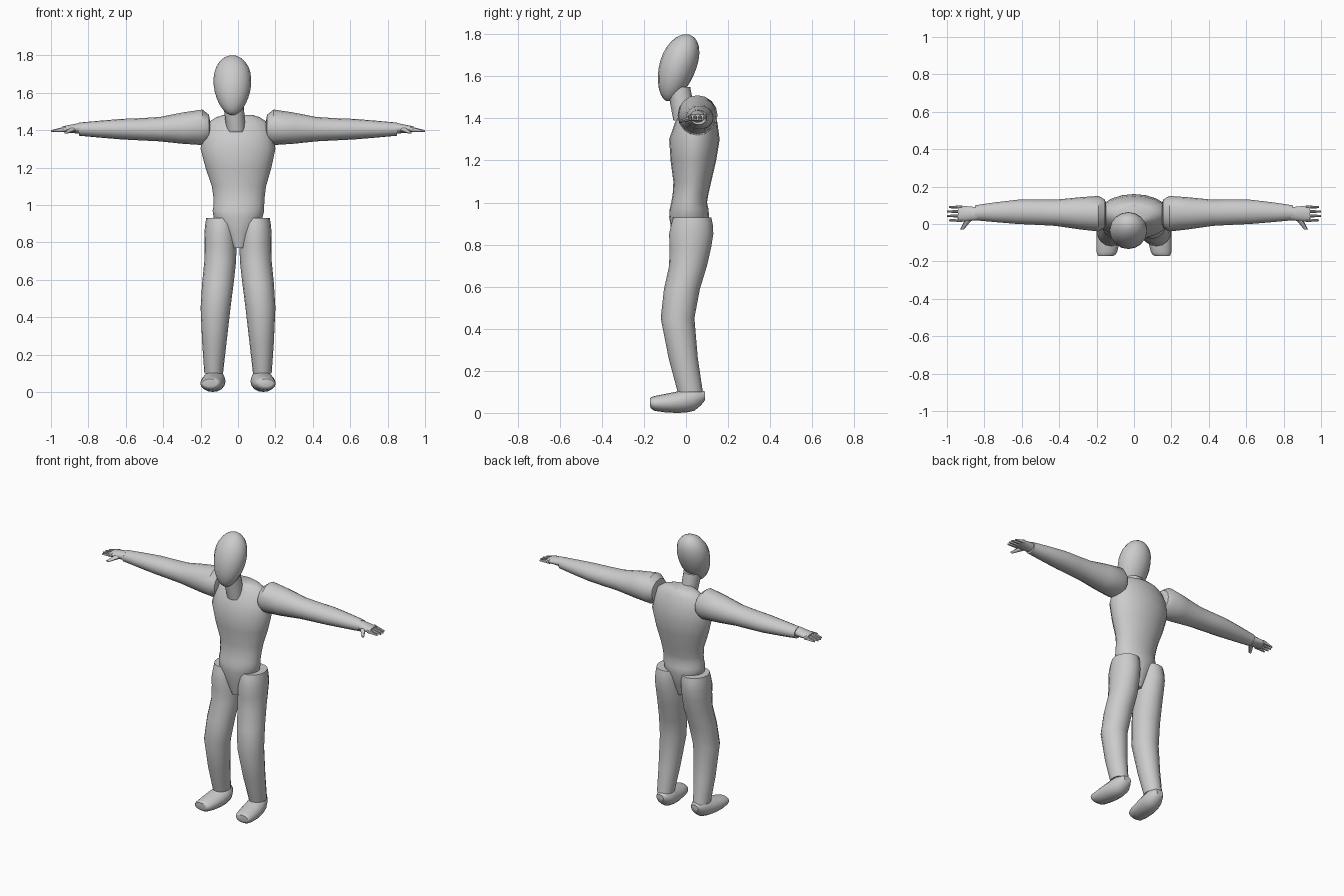
import bpy
import bmesh
from math import cos, sin, pi, radians, sqrt
from mathutils import Vector

cube = bpy.data.objects.get("Cube")
if cube:
    bpy.data.objects.remove(cube, do_unlink=True)

grey = bpy.data.materials.new("plain grey")
grey.use_nodes = True
colour = (.6, .6, .6, 1)
grey.diffuse_color = colour
grey.node_tree.nodes["Principled BSDF"].inputs["Base Color"].default_value = colour


def add_midpoints(rings):
    """Insert one smoothly curved in-between ring in every gap."""
    keys = [Vector(ring) for ring in rings]
    padded = [keys[0], *keys, keys[-1]]
    result = []
    for before, start, end, after in zip(padded, padded[1:], padded[2:], padded[3:]):
        result += [start, (9 * (start + end) - before - after) / 16]
    return result + [keys[-1]]


def loft(name, axis, rings, side=1, segments=16):
    """Skin elliptical rings given as (position, low u, high u, low v, high v).

    The u and v directions are the two remaining axes in x, y, z order.
    A side of -1 mirrors the part to the other half of the body.
    """
    bm = bmesh.new()
    loops = []
    for position, low_u, high_u, low_v, high_v in add_midpoints(rings):
        loop = []
        for step in range(segments):
            angle = 2 * pi * step / segments
            u = (low_u + high_u + (high_u - low_u) * cos(angle)) / 2
            v = (low_v + high_v + (high_v - low_v) * sin(angle)) / 2
            point = [u, v]
            point.insert("xyz".index(axis), position)
            point[0] *= side
            loop.append(bm.verts.new(point))
        loops.append(loop)
    for lower, upper in zip(loops, loops[1:]):
        for i in range(segments):
            j = (i + 1) % segments
            bm.faces.new((lower[i], lower[j], upper[j], upper[i]))
    bm.faces.new(loops[0])
    bm.faces.new(loops[-1])
    bmesh.ops.recalc_face_normals(bm, faces=bm.faces)

    mesh = bpy.data.meshes.new(name)
    bm.to_mesh(mesh)
    bm.free()
    mesh.materials.append(grey)
    part = bpy.data.objects.new(name, mesh)
    bpy.context.collection.objects.link(part)
    bpy.ops.object.select_all(action="DESELECT")
    part.select_set(True)
    bpy.context.view_layer.objects.active = part
    bpy.ops.object.shade_smooth_by_angle(angle=radians(40))


def egg_rings(centre, half_width, half_depth, half_height, lean, taper, count):
    """Rings of an egg that leans along y and narrows towards its bottom."""
    rings = []
    for step in range(count):
        height = -.99 * cos(pi * step / (count - 1))
        radius = sqrt(1 - height ** 2) * (1 + taper * height)
        middle = centre.y + lean * height
        rings.append((
            centre.z + half_height * height,
            centre.x - half_width * radius,
            centre.x + half_width * radius,
            middle - half_depth * radius,
            middle + half_depth * radius,
        ))
    return rings


# Head, narrow at the chin and leaning forward
loft("head", "z", egg_rings(
    centre=Vector((-.03, -.04, 1.64)), half_width=.1, half_depth=.09,
    half_height=.16, lean=.04, taper=.15, count=8))

loft("neck", "z", [
    (1.39, -.06, .04, -.06, .05),
    (1.55, -.08, .03, -.09, .02),
])

# Torso, from the narrow crotch up to the shoulder slope
loft("torso", "z", [
    (.77, -.03, .04, -.05, .06),
    (.93, -.13, .13, -.08, .11),
    (1, -.13, .14, -.07, .1),
    (1.1, -.14, .15, -.06, .12),
    (1.3, -.2, .2, -.08, .16),
    (1.44, -.16, .16, -.02, .13),
    (1.48, -.08, .08, .01, .1),
], segments=20)

for label, side in (("left", 1), ("right", -1)):
    # Leg with a flat top rim and a bent knee
    loft(label + "_leg", "z", [
        (.1, .08, .18, -.04, .08),
        (.45, .04, .2, -.12, .04),
        (.7, .01, .18, -.08, .1),
        (.85, .01, .18, -.08, .13),
        (.93, .01, .17, -.06, .12),
    ], side)

    # Foot with a blunt toe
    loft(label + "_foot", "y", [
        (.09, .1, .15, .06, .1),
        (.04, .07, .18, .01, .12),
        (-.05, .07, .2, 0, .1),
        (-.15, .09, .2, .01, .08),
        (-.17, .11, .19, .03, .07),
    ], side)

    # Arm with a rounded shoulder rim, tapering to the cuff
    loft(label + "_arm", "x", [
        (.15, 0, .11, 1.36, 1.45),
        (.19, -.04, .15, 1.32, 1.51),
        (.42, -.01, .13, 1.34, 1.47),
        (.62, 0, .13, 1.35, 1.46),
        (.85, .02, .1, 1.37, 1.44),
    ], side)

    # Flattened palm
    loft(label + "_palm", "x", [
        (.84, .02, .09, 1.38, 1.44),
        (.94, .01, .1, 1.39, 1.42),
    ], side)

    # Four tapering fingers, the middle ones longest
    for finger, name in enumerate(("index", "middle", "ring", "little")):
        y = .02 + finger * .07 / 3
        tip = 1 if name in ("middle", "ring") else .99
        loft(f"{label}_{name}_finger", "x", [
            (.92, y - .01, y + .01, 1.39, 1.42),
            (tip, y - .005, y + .005, 1.39, 1.4),
        ], side, segments=8)

    # Thumb pointing forward and outward
    loft(label + "_thumb", "y", [
        (.03, .86, .9, 1.39, 1.42),
        (-.03, .91, .93, 1.38, 1.39),
    ], side, segments=8)
